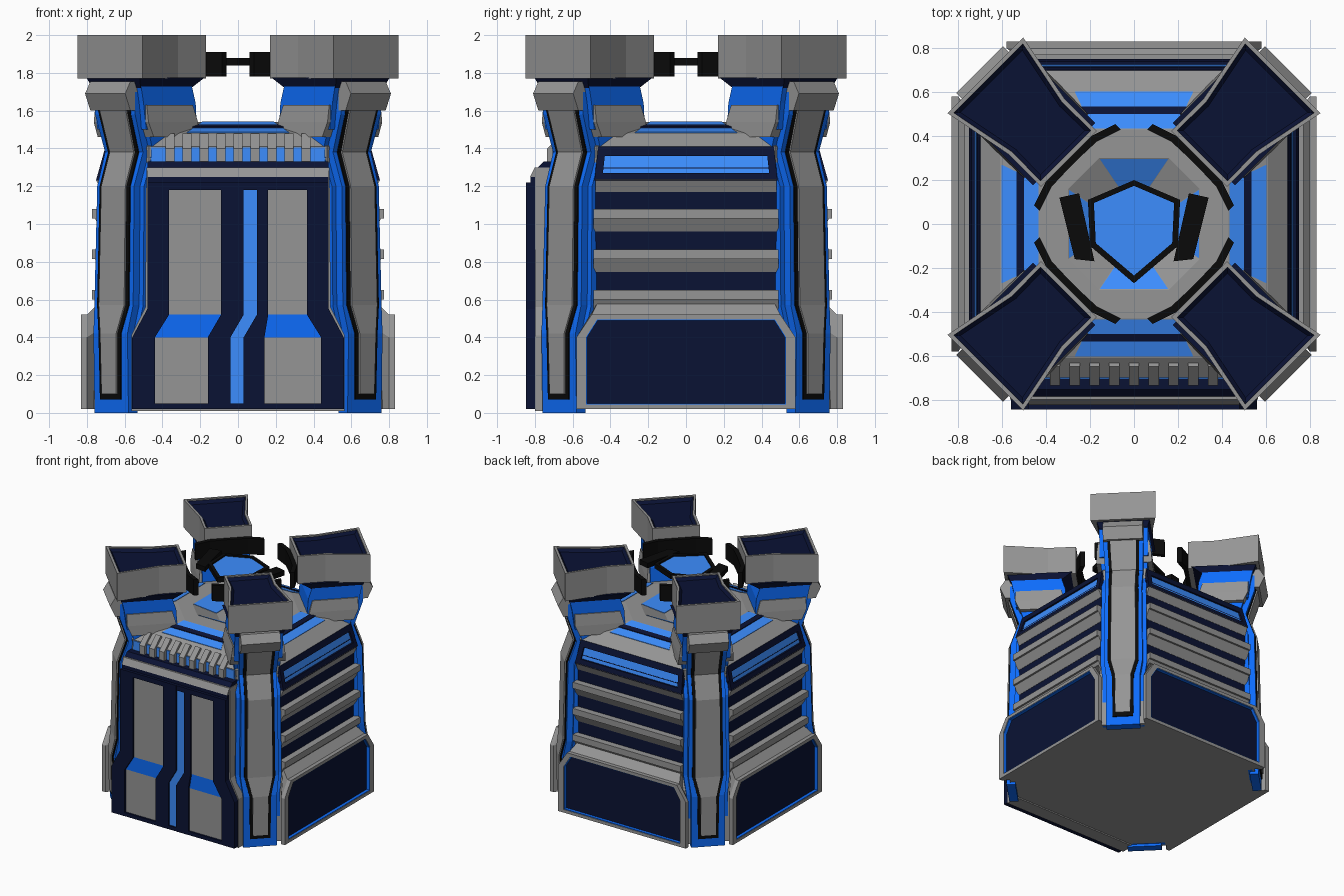
import bpy, bmesh
from math import radians

if "Cube" in bpy.data.objects:
    bpy.data.objects.remove(bpy.data.objects["Cube"])


def colour(name, rgb):
    m = bpy.data.materials.new(name)
    m.diffuse_color = (*rgb, 1)
    m.use_nodes = True
    m.node_tree.nodes["Principled BSDF"].inputs["Base Color"].default_value = m.diffuse_color
    return m


GREY = colour("mid_grey", (0.30, 0.30, 0.30))
NAVY = colour("navy", (0.003, 0.006, 0.034))
BLUE = colour("blue", (0.004, 0.15, 0.96))
SKY = colour("light_blue", (0.045, 0.27, 1.0))
BLACK = colour("black", (0.003, 0.003, 0.003))
SIDES = (0, 90, 180)            # right, back, left
ALL_SIDES = (0, 90, 180, 270)
FRONT = (-90,)
CORNERS = (45, 135, 225, 315)


def loft(name, sections, mat=None, angles=(0,), closed=False):
    """Skin rings of points; copies turn about z. Local x points outward."""
    bm = bmesh.new()
    rings = [[bm.verts.new(p) for p in s] for s in sections]
    n = len(rings[0])
    for a, b in list(zip(rings, rings[1:])) + ([(rings[-1], rings[0])] if closed else []):
        for i in range(n):
            j = (i + 1) % n
            bm.faces.new((a[i], a[j], b[j], b[i]))
    if not closed:
        bm.faces.new(rings[0])
        bm.faces.new(rings[-1])
    bmesh.ops.recalc_face_normals(bm, faces=bm.faces)
    me = bpy.data.meshes.new(name)
    bm.to_mesh(me)
    bm.free()
    me.materials.append(mat or GREY)
    for a in angles:
        ob = bpy.data.objects.new(name, me)
        ob.rotation_euler.z = radians(a)
        bpy.context.collection.objects.link(ob)


def sym(pts):
    return pts + [(-p[0], *p[1:]) for p in reversed(pts)]


def plate(name, yz, x0, x1, mat=None, angles=FRONT):
    """Outline in (y, z), thickness along x."""
    loft(name, [[(x, y, z) for y, z in yz] for x in (x0, x1)], mat, angles)


def bar(name, xz, y0, y1, mat=None, angles=SIDES):
    """Profile in (x, z), extruded along y."""
    loft(name, [[(x, y, z) for x, z in xz] for y in (y0, y1)], mat, angles)


def box(y0, y1, z0, z1):
    return [(y0, z0), (y1, z0), (y1, z1), (y0, z1)]


def octagon(d, h, z):
    return [(d, -h, z), (d, h, z), (h, d, z), (-h, d, z),
            (-d, h, z), (-d, -h, z), (-h, -d, z), (h, -d, z)]


def slab(name, levels, mat, angles=CORNERS):
    """Upright slab from levels of (inner r, outer r, half width, z)."""
    loft(name, [[(a, -w, z), (b, -w, z), (b, w, z), (a, w, z)]
                for a, b, w, z in levels], mat, angles)


# Core body and stepped roof with a sunken centre
loft("core_body", [octagon(.80, .50, .02), octagon(.78, .48, .45), octagon(.70, .47, .6),
                   octagon(.70, .47, 1.35)])
loft("roof", [octagon(.69, .47, 1.33), octagon(.70, .47, 1.41), octagon(.61, .46, 1.48),
              octagon(.43, .18, 1.54), octagon(.30, .16, 1.54), octagon(.15, .06, 1.46)])


def roof_plate(name, x0, w0, z0, x1, w1, z1, mat, up=.004):
    loft(name, [[(x, -w, z - .02), (x, w, z - .02), (x, w, z + up), (x, -w, z + up)]
                for x, w, z in ((x0, w0, z0), (x1, w1, z1))], mat, ALL_SIDES)


roof_plate("roof_window", .603, .27, 1.482, .435, .19, 1.538, SKY)
roof_plate("roof_window_bar", .535, .24, 1.505, .50, .22, 1.517, NAVY, .010)
roof_plate("funnel_window", .295, .155, 1.537, .155, .06, 1.463, SKY)

# Base blocks with recessed navy panels
outer = sym([(.58, .02), (.58, .40), (.50, .52)])
inner = sym([(.53, .045), (.53, .40), (.47, .495)])
lining = sym([(.525, .05), (.525, .398), (.467, .49)])
back = sym([(.50, .02), (.50, .44), (.47, .58)])
loft("base_block", [[(.70, y, z) for y, z in back], [(.74, y, z) for y, z in back],
                    [(.80, y, z) for y, z in outer]])
bpy.data.objects.remove(bpy.data.objects["base_block"])
loft("base_block", [[(.70, y, z) for y, z in back], [(.74, y, z) for y, z in back],
                    [(.80, y, z) for y, z in outer]], None, SIDES)
plate("base_panel", inner, .79, .803, NAVY, SIDES)


def frame(name, out, inn, x0, x1, mat, angles):
    loft(name, [[(x0, *o), (x1, *o), (x1, *i), (x0, *i)] for o, i in zip(out, inn)],
         mat, angles, True)


frame("base_frame", outer, inner, .799, .832, None, SIDES)
frame("base_lining", inner, lining, .80, .828, BLUE, SIDES)

# Louvred walls
plate("wall_backing", box(-.48, .48, .5, 1.3), .69, .72, NAVY, SIDES)
for k in range(3):
    z = .60 + .215 * k
    bar("wall_slat", [(.71, z - .07), (.722, z - .07), (.757, z), (.772, z), (.772, z + .05),
                      (.71, z + .05)], -.49, .49)
bar("window_sill", [(.70, 1.17), (.722, 1.17), (.752, 1.235), (.70, 1.235)], -.48, .48)

# Upper wall windows, leaning inward
win_out, win_in = sym([(.485, 1.23), (.465, 1.41)]), sym([(.44, 1.27), (.43, 1.36)])


def lean(z):
    return .752 - (z - 1.23) * .28


loft("window_frame", [[(.69, *o), (lean(o[1]), *o), (lean(i[1]), *i), (.69, *i)]
                      for o, i in zip(win_out, win_in)], NAVY, SIDES, True)
loft("window_pane", [[(x + lean(z) - .752, y, z) for y, z in win_in] for x in (.70, .738)],
     SKY, SIDES)

# Front door
plate("door_surround", sym([(.565, .01), (.565, .41), (.49, .56), (.485, 1.30)]), .69, .80)
plate("door_slab", sym([(.56, .02), (.56, .40), (.48, .55), (.48, 1.25)]), .78, .822, NAVY)
for y0, y1 in ((-.46, -.07), (.12, .46)):
    plate("door_panel_low", box(y0, y1, .04, .40), .80, .830)
    plate("door_panel_band", box(y0, y1, .40, .52), .80, .830, BLUE)
    plate("door_panel_high", box(y0, y1, .52, 1.2), .80, .830)
plate("door_stripe", [(-.05, .04), (.04, .04), (.04, .40), (.11, .52), (.11, 1.2), (.02, 1.2),
                      (.02, .52), (-.05, .40)], .80, .833, SKY)
rib = [(.56, .02), (.44, .02), (.44, .40), (.365, .52), (.365, 1.22), (.48, 1.22),
       (.48, .55), (.56, .40)]
plate("door_rib_right", rib, .80, .846, NAVY)
plate("door_rib_left", [(-y, z) for y, z in rib], .80, .846, NAVY)
plate("door_rib_centre_left", [(-.16, .02), (-.04, .02), (-.04, .40), (.03, .52), (.03, 1.22),
                               (-.09, 1.22), (-.09, .52), (-.16, .40)], .80, .846, NAVY)
plate("door_rib_centre_right", [(.03, .02), (.14, .02), (.14, .40), (.16, .52), (.16, 1.22),
                                (.10, 1.22), (.10, .52), (.03, .40)], .80, .846, NAVY)
plate("door_top_bar", box(-.48, .48, 1.18, 1.22), .80, .845, NAVY)
plate("door_bottom_bar", box(-.56, .56, .02, .05), .80, .845, NAVY)
bar("door_ledge", [(.69, 1.25), (.825, 1.25), (.80, 1.30), (.69, 1.30)], -.48, .48, None, FRONT)
bar("door_lintel", [(.69, 1.30), (.785, 1.30), (.755, 1.33), (.69, 1.33)], -.48, .48, NAVY, FRONT)

# Toothed vent above the door
plate("vent_strip", box(-.46, .46, 1.32, 1.405), .69, .706, SKY)
for k in range(-4, 5):
    y = .09 * k
    bar("vent_tooth", [(.63, 1.46), (.65, 1.48), (.735, 1.40), (.735, 1.33), (.66, 1.33)],
        y - .023, y + .023, None, FRONT)

# Corner pillars: wide backing, front face, black inlay and grey strip
path = [(.947, .127, 0), (.955, .127, .42), (.93, .145, .57), (.916, .138, 1.20),
        (.853, .142, 1.38), (.92, .150, 1.58), (.92, .150, 1.70)]
slab("pillar_backing", [(.87 if z < .5 else .65, r - .045, w + .03, max(z, .02))
                        for r, w, z in path], BLUE)
slab("pillar_face", [(.88 if z < .5 else .70, r, w, z) for r, w, z in path], BLUE)
strip = [(.949, .055, .10), (.955, .060, .42), (.93, .095, .57), (.916, .090, 1.20),
         (.853, .090, 1.38), (.92, .098, 1.60)]
slab("pillar_inlay", [(.75, r + .008, w + .022, z + (-.03 if z < .2 else 0))
                      for r, w, z in strip], BLACK)
slab("pillar_strip", [(.75, r + .018, w, z) for r, w, z in strip], None)
bar("pillar_cap", [(.85, 1.60), (.955, 1.60), (.995, 1.69), (.955, 1.755), (.85, 1.755)],
    -.15, .15, None, CORNERS)

# Collars, necks and heads on the corners
slab("collar", [(.49, .84, .21, 1.46), (.505, .875, .205, 1.54), (.53, .875, .192, 1.63)], None)
slab("neck", [(.49, .87, .183, 1.50), (.50, .89, .183, 1.64), (.53, .91, .183, 1.735)], BLUE)
slab("neck_top", [(.53, .91, .18, 1.72), (.45, .935, .20, 1.775)], NAVY)
head = [(.42, -.18), (.63, -.18), (.958, -.244), (.958, .244), (.63, .18), (.42, .18)]
rim = [(.44, -.162), (.625, -.160), (.938, -.222), (.938, .222), (.625, .160), (.44, .162)]
tray = [(.46, -.143), (.62, -.140), (.918, -.200), (.918, .200), (.62, .140), (.46, .143)]
loft("head", [[(*p, z) for p in head] for z in (1.77, 1.96)], None, CORNERS)
loft("head_rim", [[(*o, 1.95), (*o, 2.0), (*i, 2.0), (*i, 1.95)]
                  for o, i in zip(head, rim)], None, CORNERS, True)
loft("head_tray_edge", [[(*o, 1.955), (*o, 1.99), (*i, 1.968), (*i, 1.955)]
                        for o, i in zip(rim, tray)], NAVY, CORNERS, True)
loft("head_tray", [[(*p, z) for p in tray] for z in (1.955, 1.968)], NAVY, CORNERS)

# Dark brackets facing the centre
arc = [(.06, .43), (.17, .375), (.245, .305), (.305, .245), (.375, .17), (.43, .06)]
loft("inner_bracket", [[(x, y, 1.78), (x + .025, y + .025, 1.78), (x + .025, y + .025, 1.91),
                        (x, y, 1.91)] for x, y in arc], BLACK, ALL_SIDES)

# Plain floating plate with rim and side bars
hexa = [(0, .20), (-.21, .11), (-.20, -.10), (0, -.27), (.20, -.10), (.21, .11)]
loft("floating_plate", [[(x * .93, y * .93, z) for x, y in hexa] for z in (1.85, 1.868)], SKY)
loft("floating_rim", [[(x * k, y * k, z) for k, z in
                       ((1, 1.84), (1, 1.88), (.87, 1.88), (.87, 1.84))]
                      for x, y in hexa], BLACK, (0,), True)
for s in (-1, 1):
    loft("floating_side_bar", [[(s * x, y, z) for x, y in
                                ((.25, .14), (.34, .12), (.27, -.16), (.18, -.17))]
                               for z in (1.84, 1.88)], BLACK)
